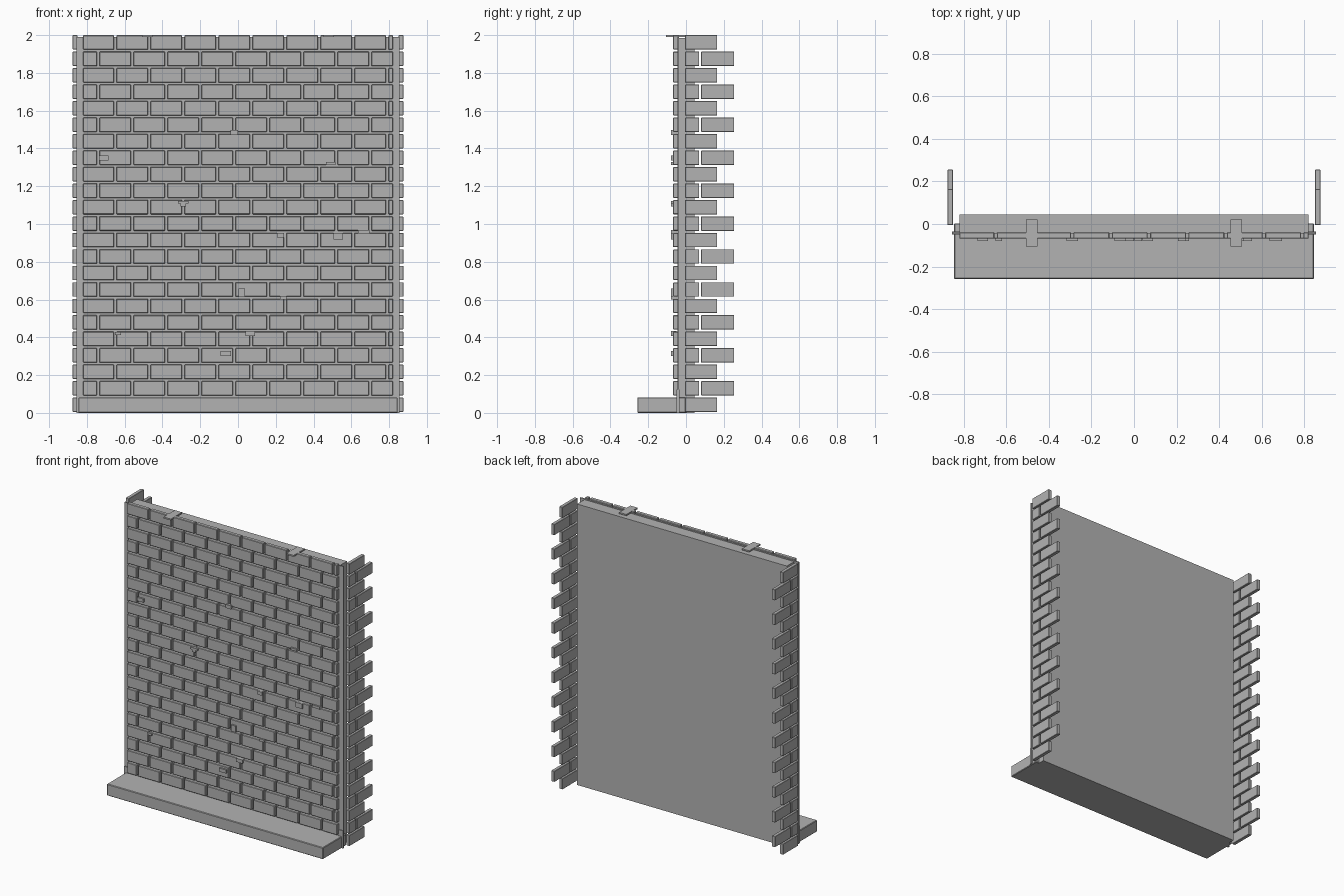
import bpy
import bmesh
from mathutils import Matrix, Vector

cube = bpy.data.objects.get("Cube")
if cube:
    bpy.data.objects.remove(cube, do_unlink=True)

# Single stone colour
GREY = (0.45, 0.45, 0.45, 1.0)
stone = bpy.data.materials.new("stone_grey")
stone.use_nodes = True
stone.diffuse_color = GREY
stone.node_tree.nodes["Principled BSDF"].inputs["Base Color"].default_value = GREY


def box(bm, x0, x1, y0, y1, z0, z1):
    size = Vector((x1 - x0, y1 - y0, z1 - z0, 1))
    mid = Vector((x0 + x1, y0 + y1, z0 + z1)) / 2
    bmesh.ops.create_cube(bm, size=1, matrix=Matrix.Translation(mid) @ Matrix.Diagonal(size))


def build(name, boxes, bevel=0):
    bm = bmesh.new()
    for b in boxes:
        box(bm, *b)
    mesh = bpy.data.meshes.new(name)
    bm.to_mesh(mesh)
    bm.free()
    mesh.materials.append(stone)
    obj = bpy.data.objects.new(name, mesh)
    bpy.context.collection.objects.link(obj)
    if bevel:
        mod = obj.modifiers.new("Bevel", "BEVEL")
        mod.width = bevel
        mod.segments = 1
    return obj


ROWS, PITCH, HEIGHT = 23, 0.0872, 0.076
LENGTH, JOINT, HALF = 0.18, 0.012, 0.82


def course(row):
    z = 0.005 + row * PITCH
    return z, min(z + HEIGHT, 2.0)


# Wall core, and the thin mortar sheet that sticks out past both ends
build("wall_core", [(-HALF, HALF, -0.04, 0.045, 0, 1.985)])
build("mortar_sheet", [(-0.855, 0.855, -0.045, -0.037, 0, 1.99)])

# Running bond: alternate courses shift by half a brick
bricks = []
for row in range(ROWS):
    start = -0.02 if row % 2 else 0.07
    for k in range(-6, 6):
        left = max(start + k * LENGTH + JOINT / 2, -HALF)
        right = min(start + (k + 1) * LENGTH - JOINT / 2, HALF)
        if right - left > 0.01:
            bricks.append((left, right, -0.068, -0.04, *course(row)))
build("front_bricks", bricks, 0.003)

# Toothed return bricks at each end
for name, side in (("left", 1), ("right", -1)):
    x0, x1 = sorted((side * 0.85, side * 0.875))
    teeth = []
    for row in range(ROWS):
        spans = [(-0.005, 0.07), (0.08, 0.255)] if row % 2 else [(-0.005, 0.165)]
        teeth += [(x0, x1, a, b, *course(row)) for a, b in spans]
    build(name + "_return_bricks", teeth, 0.002)

    # Small upright tab where the ledge meets the corner
    x0, x1 = sorted((side * 0.82, side * 0.855))
    build(name + "_ledge_tab", [(x0, x1, -0.05, -0.035, 0, 0.125)])

    # Flat clip across the wall top
    c = side * 0.48
    build(name + "_top_clip", [(c - 0.028, c + 0.028, -0.105, 0.02, 1.99, 2.0)])

# Ledge along the foot of the wall
build("base_ledge", [(-0.845, 0.845, -0.258, 0.003, 0, 0.082)], 0.004)

# Small raised chips on the brick face: x, z, width, height
chips = [(-0.71, 1.35, 0.05, 0.025), (-0.02, 1.485, 0.04, 0.025), (0.49, 1.32, 0.05, 0.015),
         (-0.29, 1.115, 0.055, 0.015), (-0.29, 1.1, 0.03, 0.015), (0.225, 0.94, 0.035, 0.025),
         (0.53, 0.935, 0.05, 0.035), (0.665, 0.96, 0.06, 0.018), (0.02, 0.635, 0.035, 0.045),
         (0.24, 0.61, 0.035, 0.018), (-0.635, 0.42, 0.03, 0.015), (0.065, 0.42, 0.05, 0.025),
         (-0.065, 0.315, 0.055, 0.025)]
build("brick_chips", [(x - w / 2, x + w / 2, -0.08, -0.05, z - h / 2, z + h / 2)
                      for x, z, w, h in chips])
